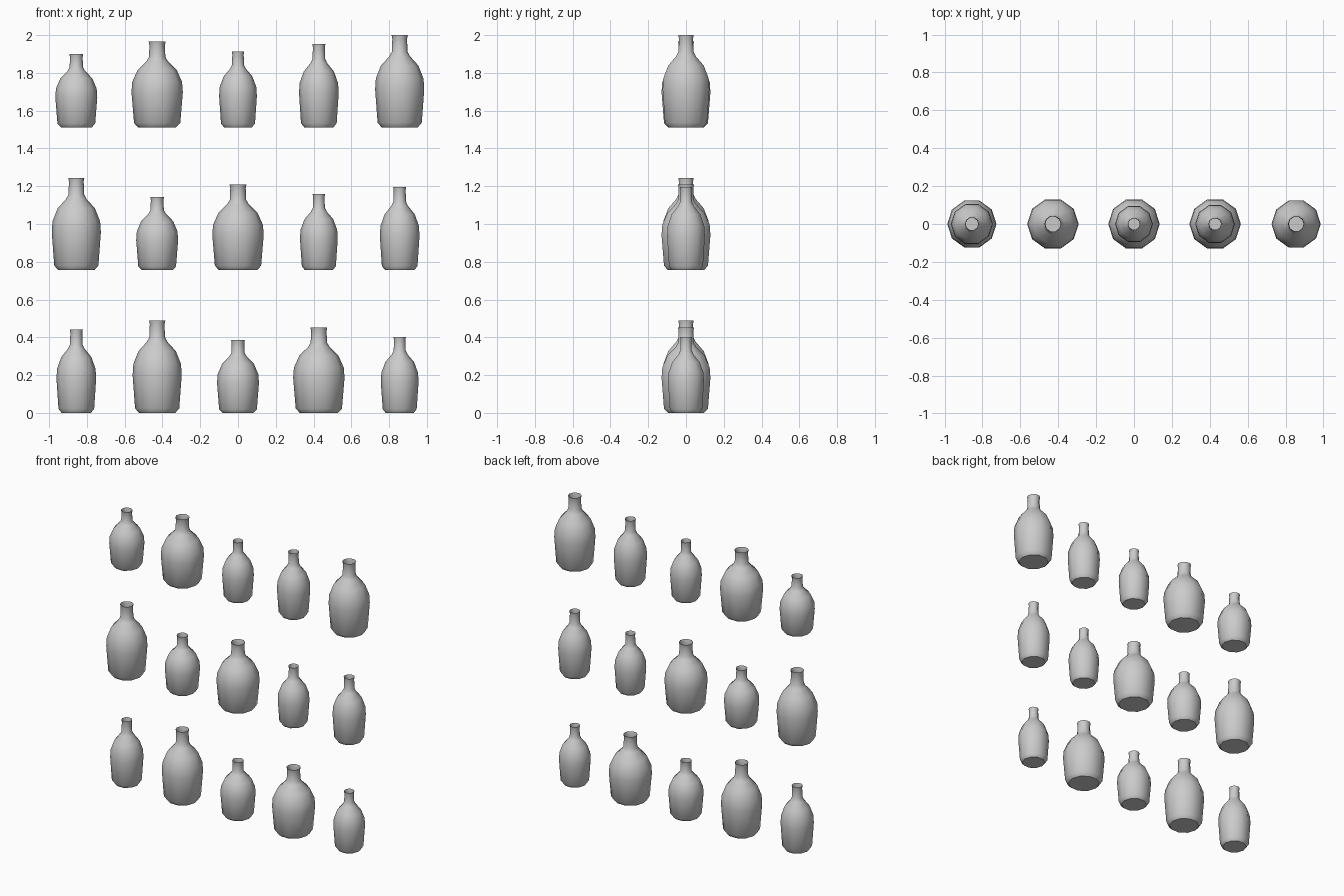
import bpy
import bmesh
import math

cube = bpy.data.objects.get("Cube")
if cube:
    bpy.data.objects.remove(cube, do_unlink=True)

# Single grey glass colour
grey = bpy.data.materials.new("light_grey")
grey.use_nodes = True
colour = (0.6, 0.6, 0.6, 1.0)
grey.diffuse_color = colour
grey.node_tree.nodes["Principled BSDF"].inputs["Base Color"].default_value = colour

SIDES = 10
# Bottle outline from base to lip: (share of radius, share of height)
PROFILE = [(0.74, 0.0), (0.90, 0.05), (1.0, 0.41), (0.97, 0.53), (0.76, 0.67),
           (0.42, 0.77), (0.32, 0.82), (0.30, 0.96), (0.33, 1.0)]

# Bottle sizes: (radius, height)
SIZES = {
    "small_round": (0.111, 0.387),
    "medium_slim": (0.105, 0.441),
    "tall_large": (0.13, 0.488),
    "wide_large": (0.136, 0.453),
    "small_slim": (0.10, 0.402),
}


def bottle_mesh(name, radius, height):
    """Ten-sided bottle with a closed base and an open mouth."""
    bm = bmesh.new()
    rings = []
    for r, z in PROFILE:
        ring = []
        for i in range(SIDES):
            a = math.tau * i / SIDES
            ring.append(bm.verts.new((r * radius * math.cos(a),
                                      r * radius * math.sin(a), z * height)))
        rings.append(ring)
    for low, high in zip(rings, rings[1:]):
        for i in range(SIDES):
            j = (i + 1) % SIDES
            bm.faces.new((low[i], low[j], high[j], high[i]))
    bm.faces.new(rings[0][::-1])
    mesh = bpy.data.meshes.new(name)
    bm.to_mesh(mesh)
    bm.free()
    mesh.materials.append(grey)
    return mesh


meshes = {name: bottle_mesh(name + "_bottle", *size) for name, size in SIZES.items()}

# Three rows of five bottles, each row starting one step further in the order
rows = [
    ("medium_slim", "tall_large", "small_round", "wide_large", "small_slim"),
    ("tall_large", "small_round", "wide_large", "small_slim", "medium_slim"),
    ("small_round", "wide_large", "small_slim", "medium_slim", "tall_large"),
]
bottles = []
for level, row in zip(("bottom", "middle", "top"), rows):
    for column, kind in enumerate(row):
        obj = bpy.data.objects.new(f"{level}_row_{kind}_bottle", meshes[kind])
        obj.location = ((column - 2) * 0.428, 0, rows.index(row) * 0.756)
        bpy.context.collection.objects.link(obj)
        bottles.append(obj)

# Smooth bodies with a crisp base edge
bpy.ops.object.select_all(action="DESELECT")
for obj in bottles[:5]:
    obj.select_set(True)
bpy.context.view_layer.objects.active = bottles[0]
bpy.ops.object.shade_smooth_by_angle(angle=math.radians(45))
